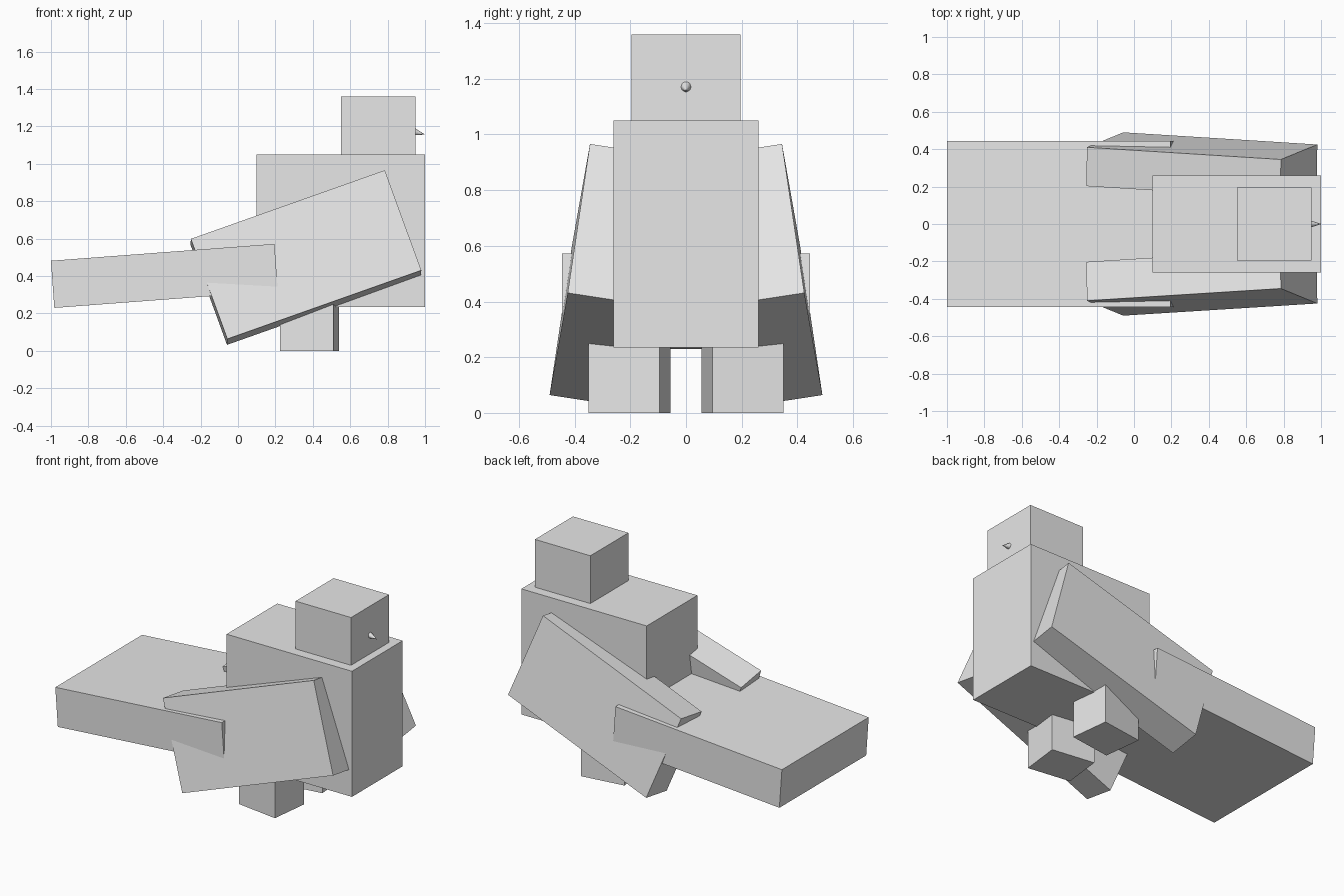
import bpy, bmesh
from mathutils import Matrix, Vector

old = bpy.data.objects.get("Cube")
if old:
    bpy.data.objects.remove(old, do_unlink=True)

grey = bpy.data.materials.new("plain_grey")
grey.use_nodes = True
colour = (0.8, 0.8, 0.8, 1)
grey.diffuse_color = colour
grey.node_tree.nodes["Principled BSDF"].inputs["Base Color"].default_value = colour


def add_object(name, bm):
    bmesh.ops.recalc_face_normals(bm, faces=bm.faces)
    mesh = bpy.data.meshes.new(name)
    bm.to_mesh(mesh)
    bm.free()
    mesh.materials.append(grey)
    obj = bpy.data.objects.new(name, mesh)
    bpy.context.collection.objects.link(obj)
    return obj


def box(name, corner, *edges):
    """Box spanned by three edge vectors from one corner."""
    edges = [Vector(e) for e in edges]
    frame = Matrix(edges).transposed().to_4x4()
    frame.translation = Vector(corner) + sum(edges, Vector()) / 2
    bm = bmesh.new()
    bmesh.ops.create_cube(bm, size=1, matrix=frame)
    return add_object(name, bm)


# Body and head
box("body", (0.1, -0.26, 0.235), (0.9, 0, 0), (0, 0.52, 0), (0, 0, 0.815))
box("head", (0.55, -0.195, 1.04), (0.398, 0, 0), (0, 0.39, 0), (0, 0, 0.32))

# Flat tail, tilted slightly down at the back
box("tail", (-0.982, -0.445, 0.23), (1.195, 0, 0.09), (0, 0.89, 0), (-0.018, 0, 0.252))

# Wings and feet, mirrored across the body
for side, s in (("left", 1), ("right", -1)):
    down = Vector((0.195, s * 0.08, -0.535))
    back = Vector((-1.037, s * 0.065, -0.367))
    inward = down.cross(back).normalized() * (-s * 0.21)
    if inward.y * s > 0:
        inward.negate()
    box(side + "_wing", (0.785, s * 0.345, 0.966), down, back, inward)
    box(side + "_foot", (0.51, s * 0.35, 0),
        (0.03, s * -0.255, 0), (-0.285, s * -0.04, 0), (0, 0, 0.27))

# Small drooping beak
base, tip = Vector((0.935, 0, 1.173)), Vector((1.0, 0, 1.157))
axis = tip - base
bm = bmesh.new()
bmesh.ops.create_cone(bm, cap_ends=True, segments=16, radius1=0.022, radius2=0,
                      depth=axis.length,
                      matrix=Matrix.Translation((base + tip) / 2)
                      @ axis.to_track_quat("Z", "Y").to_matrix().to_4x4())
add_object("beak", bm)
